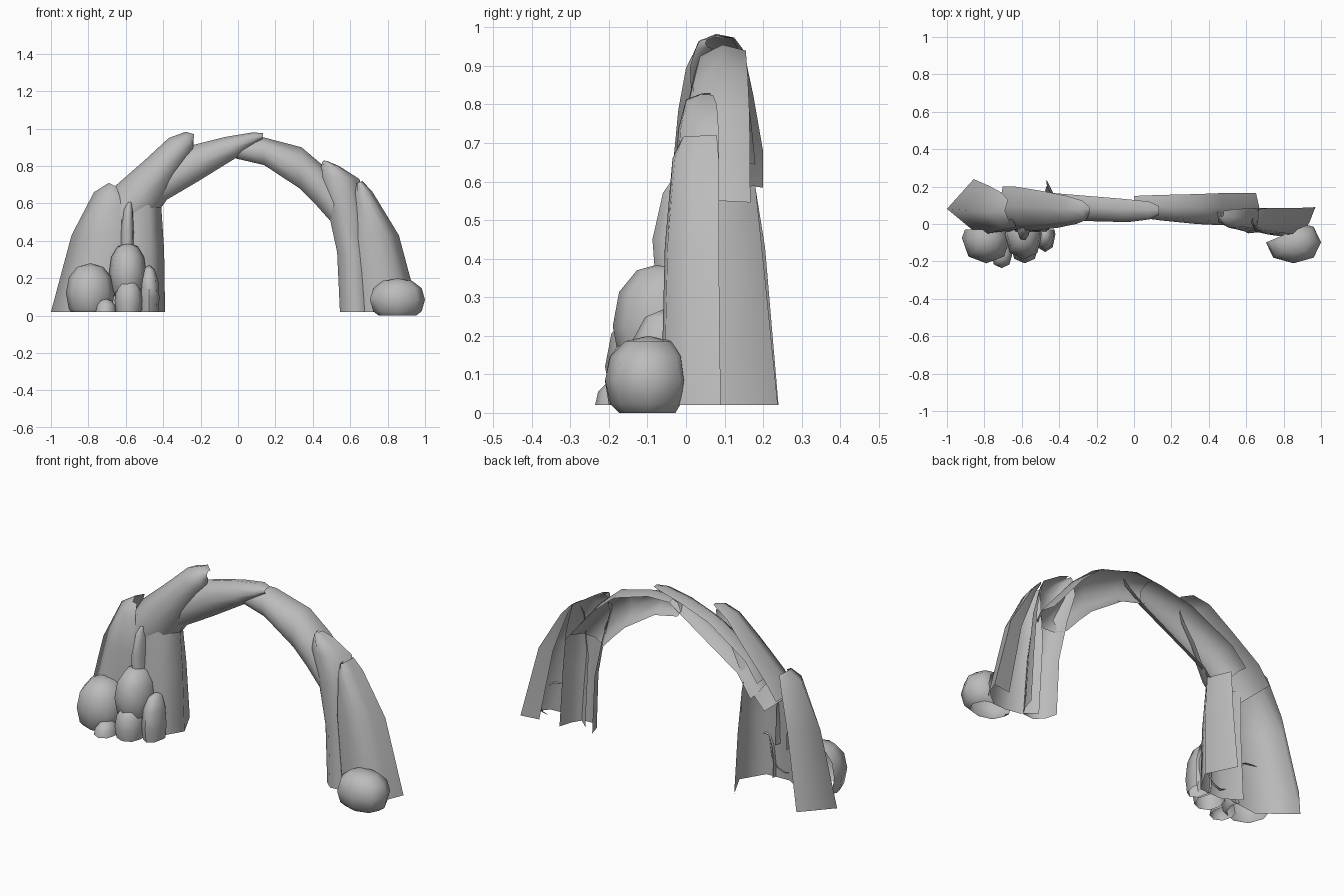
import bpy, bmesh, math
from mathutils import Vector

cube = bpy.data.objects.get("Cube")
if cube:
    bpy.data.objects.remove(cube, do_unlink=True)

stone = bpy.data.materials.new("grey_stone")
stone.use_nodes = True
GREY = (0.5, 0.5, 0.5, 1)
stone.diffuse_color = GREY
stone.node_tree.nodes["Principled BSDF"].inputs["Base Color"].default_value = GREY


def finish(name, bm, angle):
    mesh = bpy.data.meshes.new(name)
    bm.to_mesh(mesh)
    bm.free()
    mesh.materials.append(stone)
    obj = bpy.data.objects.new(name, mesh)
    bpy.context.collection.objects.link(obj)
    bpy.ops.object.select_all(action='DESELECT')
    obj.select_set(True)
    bpy.context.view_layer.objects.active = obj
    bpy.ops.object.shade_smooth_by_angle(angle=math.radians(angle))


# Cross-sections: (0 outer edge .. 1 inner edge, 0 front .. 1 back)
ARCH = [(.1, 1), (0, .55), (.2, .12), (.55, 0), (.85, .12), (1, .45)]
LEG = [(0, 1), (.12, .45), (.3, .05), (.65, 0), (.9, .3), (1, .8)]
FACE = [(.38, .9), (0, 1), (.12, .45), (.3, .05), (.7, 0), (1, .1), (1.25, .5)]
WRAP = [(.42, 1), (0, .47), (.5, 0), (1, .07)]
INNER = [(0, .2), (.3, 0), (.75, .02), (1, .46), (.75, 1)]


def shell(name, section, rings):
    """Open-backed slab; ring = outer x, outer z, inner x, inner z, front y, back y."""
    bm = bmesh.new()
    rows = []
    for ox, oz, ix, iz, yf, yb in rings:
        rows.append([bm.verts.new((ox + (ix - ox) * u, yf + (yb - yf) * v,
                                   oz + (iz - oz) * u)) for u, v in section])
    for a, b in zip(rows, rows[1:]):
        for i in range(len(section) - 1):
            bm.faces.new((a[i], a[i + 1], b[i + 1], b[i]))
    bm.normal_update()
    if sum(f.normal.y * f.calc_area() for f in bm.faces) > 0:
        bmesh.ops.reverse_faces(bm, faces=bm.faces[:])
    finish(name, bm, 105)


def boulder(name, lo, hi, floor, back, facing=(0, -1, 0)):
    """Blocky rounded stone filling a box, cut flat at the floor and open behind."""
    bm = bmesh.new()
    bmesh.ops.create_uvsphere(bm, u_segments=8, v_segments=6, radius=1)
    lo, hi = Vector(lo), Vector(hi)
    mid, half = (lo + hi) / 2, (hi - lo) / 2
    for v in bm.verts:
        v.co = Vector(mid[i] + math.copysign(abs(v.co[i]) ** .9, v.co[i]) * half[i]
                      for i in range(3))
    for point, normal in (((0, 0, floor), (0, 0, 1)), (back, facing)):
        bmesh.ops.bisect_plane(bm, geom=bm.verts[:] + bm.edges[:] + bm.faces[:],
                               plane_co=point, plane_no=normal, clear_inner=True)
    finish(name, bm, 60)


# Right leg (-x)
shell("right_leg_outer", WRAP, [
    (-1, .02, -.66, .02, -.06, .24),
    (-.89, .43, -.62, .43, -.045, .205),
    (-.77, .66, -.63, .63, -.03, .17),
    (-.69, .71, -.65, .69, .02, .13)])
shell("right_leg_inner", INNER, [
    (-.70, .02, -.39, .02, -.055, .238),
    (-.68, .35, -.395, .35, -.04, .205),
    (-.67, .62, -.41, .58, -.02, .18)])
shell("right_leg_sliver", LEG, [
    (-.635, .22, -.55, .22, -.07, .01),
    (-.63, .45, -.555, .45, -.087, 0),
    (-.615, .57, -.56, .57, -.06, .01),
    (-.59, .61, -.565, .605, -.035, .01)])

# Arch slabs
shell("arch_slab_right", ARCH, [
    (-.72, .6, -.54, .44, -.03, .2),
    (-.66, .69, -.41, .58, -.035, .2),
    (-.5, .83, -.33, .75, -.02, .175),
    (-.37, .95, -.26, .85, 0, .15),
    (-.28, .983, -.24, .89, .02, .125),
    (-.235, .97, -.238, .93, .06, .09)])
shell("arch_slab_middle", ARCH, [
    (-.58, .66, -.47, .5, .03, .18),
    (-.5, .76, -.38, .62, .02, .17),
    (-.25, .91, -.21, .72, .015, .15),
    (-.07, .955, .0, .85, .01, .135),
    (.08, .98, .09, .915, .025, .12),
    (.135, .975, .13, .945, .05, .095)])
shell("arch_slab_left", ARCH, [
    (.0, .95, -.01, .84, .04, .15),
    (.13, .955, .14, .805, .02, .155),
    (.34, .9, .33, .68, 0, .16),
    (.47, .79, .41, .6, -.005, .165),
    (.67, .55, .49, .51, -.01, .167)])

# Left leg (+x)
shell("left_leg_inner", LEG, [
    (.73, .02, .545, .02, -.05, .085),
    (.71, .34, .53, .34, -.04, .085),
    (.69, .57, .48, .57, -.03, .085),
    (.65, .73, .43, .74, -.02, .085),
    (.54, .8, .45, .82, .0, .08),
    (.48, .825, .46, .83, .04, .07)])
shell("left_leg_outer", FACE, [
    (.97, .02, .69, .02, -.065, .09),
    (.86, .43, .65, .43, -.055, .085),
    (.72, .66, .64, .66, -.035, .085),
    (.665, .72, .64, .71, -.01, .08)])

# Boulders at the feet
boulder("left_foot_boulder", (.705, -.21, -.03), (1, .015, .2), 0,
        (.75, -.08, 0), (.39, -.92, 0))
for i, (lo, hi, back) in enumerate([
        ((-.92, -.21, -.04), (-.66, .06, .28), -.03),
        ((-.69, -.19, .06), (-.49, .08, .39), -.04),
        ((-.66, -.21, -.04), (-.51, -.03, .2), -.06),
        ((-.53, -.15, -.08), (-.42, .04, .27), -.03),
        ((-.765, -.237, -.06), (-.65, -.09, .09), -.12)]):
    boulder("right_foot_boulder_%d" % (i + 1), lo, hi, .02, (0, back, 0))
